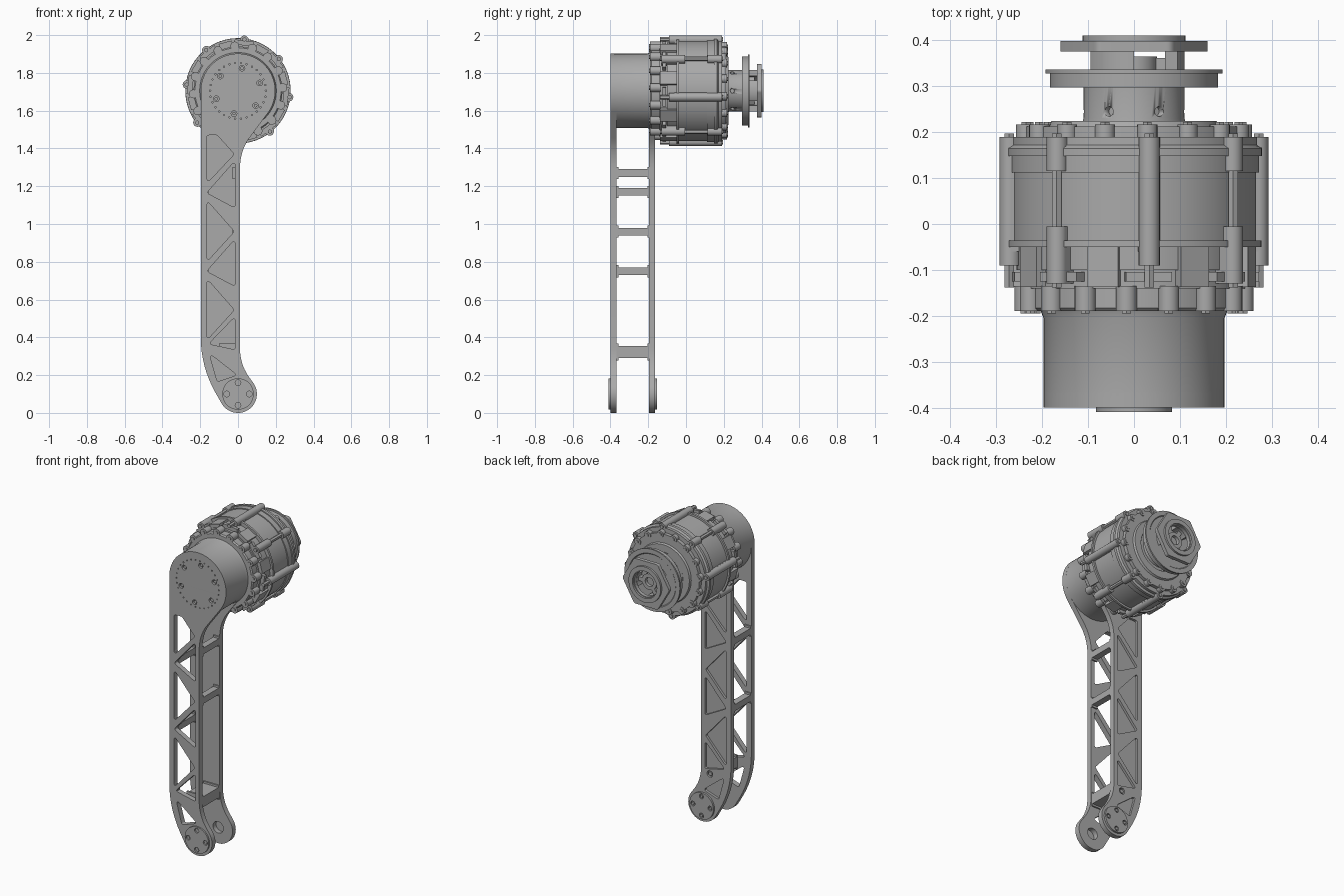
import bpy, bmesh
from math import sin, cos, tan, pi, radians
from mathutils import Vector, Matrix

if "Cube" in bpy.data.objects:
    bpy.data.objects.remove(bpy.data.objects["Cube"])

AXIS_Z = 1.705      # height of the motor axis
FOOT_Z = 0.1        # height of the foot axis

grey = bpy.data.materials.new("machined_grey")
grey.use_nodes = True
grey.diffuse_color = (0.4, 0.4, 0.4, 1)
grey.node_tree.nodes["Principled BSDF"].inputs["Base Color"].default_value = (0.4, 0.4, 0.4, 1)


def finish(name, bm):
    """Turn a bmesh into a shaded, coloured object."""
    bmesh.ops.recalc_face_normals(bm, faces=bm.faces)
    me = bpy.data.meshes.new(name)
    bm.to_mesh(me)
    bm.free()
    me.materials.append(grey)
    for p in me.polygons:
        p.use_smooth = True
    me.set_sharp_from_angle(angle=radians(30))
    ob = bpy.data.objects.new(name, me)
    bpy.context.collection.objects.link(ob)
    return ob


def arc(x, z, r, a0, a1, n=24):
    return [(x + r * cos(radians(a0 + (a1 - a0) * i / n)),
             z + r * sin(radians(a0 + (a1 - a0) * i / n))) for i in range(n + 1)]


def circle(x, z, r, n=24):
    return arc(x, z, r, 0, 360, n)[:-1]


def ring_of(n, r, phase, z=AXIS_Z):
    """Points evenly spaced round an axis."""
    return [(r * cos(radians(phase + 360 * i / n)), z + r * sin(radians(phase + 360 * i / n)))
            for i in range(n)]


def rounded(points, r, n=5):
    """Round every corner of a polygon."""
    out = []
    for i, p in enumerate(points):
        p = Vector(p)
        a = (Vector(points[i - 1]) - p).normalized()
        b = (Vector(points[(i + 1) % len(points)]) - p).normalized()
        d = r / tan(a.angle(b) / 2)
        p0, p1 = p + a * d, p + b * d
        for k in range(n + 1):
            t = k / n
            q = p0 * (1 - t) ** 2 + p * 2 * t * (1 - t) + p1 * t ** 2
            out.append((q.x, q.y))
    return out


def corner(p0, p, p1, n=8):
    """Soft bend between two straight runs."""
    p0, p, p1 = Vector(p0), Vector(p), Vector(p1)
    return [tuple(p0 * (1 - t) ** 2 + p * 2 * t * (1 - t) + p1 * t ** 2)
            for t in [k / n for k in range(n + 1)]]


def plate(name, outline, y0, y1, holes=()):
    """Flat plate standing in the xz plane, with through holes."""
    cu = bpy.data.curves.new(name, "CURVE")
    cu.dimensions, cu.fill_mode, cu.extrude = "2D", "BOTH", (y1 - y0) / 2
    for loop in [outline, *holes]:
        s = cu.splines.new("POLY")
        s.points.add(len(loop) - 1)
        for pt, (x, z) in zip(s.points, loop):
            pt.co = (x, z, 0, 1)
        s.use_cyclic_u = True
    tmp = bpy.data.objects.new(name + "_curve", cu)
    bpy.context.collection.objects.link(tmp)
    dg = bpy.context.evaluated_depsgraph_get()
    me = bpy.data.meshes.new_from_object(tmp.evaluated_get(dg))
    bm = bmesh.new()
    bm.from_mesh(me)
    bpy.data.objects.remove(tmp)
    bpy.data.meshes.remove(me)
    bmesh.ops.remove_doubles(bm, verts=bm.verts, dist=1e-5)
    bm.transform(Matrix.Translation((0, (y0 + y1) / 2, 0)) @ Matrix.Rotation(pi / 2, 4, "X"))
    return finish(name, bm)


def lathe(name, profile, steps=72):
    """Spin a closed (radius, y) profile round the motor axis."""
    bm = bmesh.new()
    vs = [bm.verts.new((r, y, AXIS_Z)) for r, y in profile]
    edges = [bm.edges.new((vs[i - 1], vs[i])) for i in range(len(vs))]
    bmesh.ops.spin(bm, geom=vs + edges, cent=(0, 0, AXIS_Z), axis=(0, 1, 0),
                   angle=2 * pi, steps=steps, use_merge=True)
    bmesh.ops.remove_doubles(bm, verts=bm.verts, dist=1e-5)
    return finish(name, bm)


def pegs(name, places, r, y0, y1, sides=20):
    """Cylinders along y at a list of (x, z) places."""
    bm = bmesh.new()
    for x, z in places:
        m = Matrix.Translation((x, (y0 + y1) / 2, z)) @ Matrix.Rotation(pi / 2, 4, "X")
        bmesh.ops.create_cone(bm, cap_ends=True, segments=sides, radius1=r, radius2=r,
                              depth=y1 - y0, matrix=m)
    return finish(name, bm)


def blocks(name, n, phase, r0, r1, width, y0, y1):
    """Radial blocks evenly spaced round the motor axis."""
    bm = bmesh.new()
    for i in range(n):
        a = radians(phase + 360 * i / n)
        m = (Matrix.Translation((0, (y0 + y1) / 2, AXIS_Z)) @ Matrix.Rotation(-a, 4, "Y")
             @ Matrix.Translation(((r0 + r1) / 2, 0, 0))
             @ Matrix.Diagonal((r1 - r0, y1 - y0, width, 1)))
        bmesh.ops.create_cube(bm, size=1, matrix=m)
    return finish(name, bm)


# Leg side plates: outline, truss windows and foot bore
leg = (arc(0, AXIS_Z, 0.197, 180, -35, 48)
       + corner((0.06, 1.455), (0.01, 1.385), (0.01, 1.29))
       + corner((0.01, 0.35), (0.01, 0.26), (0.055, 0.195))
       + arc(0, FOOT_Z, 0.1, 35, -150, 36)
       + corner((-0.12, 0.108), (-0.197, 0.246), (-0.197, 0.4)))
windows = [rounded([(-0.165, 1.47), (-0.11, 1.47), (-0.02, 1.37), (-0.165, 1.215)], 0.014)]
for dz in (0, -0.415):
    windows.append(rounded([(-0.015, 1.335 + dz), (-0.015, 1.085 + dz), (-0.165, 1.165 + dz)], 0.012))
    windows.append(rounded([(-0.165, 1.125 + dz), (-0.165, 0.8 + dz), (-0.02, 0.96 + dz)], 0.012))
windows.append(rounded([(-0.015, 0.51), (-0.015, 0.335), (-0.155, 0.365)], 0.012))
windows.append(rounded([(-0.152, 0.315), (-0.005, 0.2), (-0.11, 0.165)], 0.012))
bore = circle(0, FOOT_Z, 0.036)
screws = ring_of(6, 0.122, 80)
screw_holes = [circle(x, z, 0.015, 14) for x, z in screws]
dots = [circle(x, z, 0.004, 6) for x, z in ring_of(30, 0.148, -60)]

plate("front_leg_plate", leg, -0.4, -0.367, windows + [bore] + screw_holes + dots)
bolt_hole = circle(-0.05, 0.31, 0.02, 16)
plate("back_leg_plate", leg, -0.197, -0.18, [bore])
plate("back_leg_pocket_layer", leg, -0.18, -0.165, windows + [bore, bolt_hole])
pegs("leg_bolt", [(-0.05, 0.31)], 0.012, -0.185, -0.168)

# Posts tying the two plates together, flared where they meet them
for i, (x0, x1, z0, z1) in enumerate([(-0.03, 0.01, 1.25, 1.29), (-0.197, -0.155, 1.15, 1.19),
                                      (-0.03, 0.01, 0.94, 0.98), (-0.197, -0.155, 0.73, 0.77),
                                      (-0.1, 0.008, 0.29, 0.355)]):
    bm = bmesh.new()
    for y0, y1, grow in [(-0.37, -0.19, 0), (-0.37, -0.358, 0.012), (-0.205, -0.193, 0.012)]:
        m = (Matrix.Translation(((x0 + x1) / 2, (y0 + y1) / 2, (z0 + z1) / 2))
             @ Matrix.Diagonal((x1 - x0, y1 - y0, z1 - z0 + 2 * grow, 1)))
        bmesh.ops.create_cube(bm, size=1, matrix=m)
    finish("leg_post_%d" % (i + 1), bm)

# Foot pivot caps with four screws each
foot_screws = ring_of(4, 0.06, 90, FOOT_Z)
foot_holes = [circle(x, z, 0.015, 14) for x, z in foot_screws]
for side, y0, y1 in [("front", -0.41, -0.398), ("back", -0.167, -0.153)]:
    plate(side + "_foot_cap", circle(0, FOOT_Z, 0.083, 48), y0, y1, foot_holes)
    pegs(side + "_foot_screws", foot_screws, 0.009, y0 + 0.004, y1)

# Drum behind the front plate
lathe("leg_drum", [(0, -0.38), (0.197, -0.38), (0.197, -0.205), (0.205, -0.185), (0, -0.185)])
pegs("drum_screws", screws, 0.009, -0.393, -0.375)

# Motor housing
lathe("front_flange", [(0, -0.19), (0.228, -0.19), (0.235, -0.183), (0.235, -0.13), (0, -0.13)])
pegs("front_flange_lobes", ring_of(16, 0.238, 83 + 11), 0.023, -0.19, -0.135)
pegs("front_flange_screws", ring_of(16, 0.238, 83 + 11), 0.011, -0.195, -0.18, 6)
lathe("gear_ring", [(0, -0.14), (0.245, -0.14), (0.245, -0.1), (0.256, -0.1), (0.256, -0.04), (0, -0.04)])
blocks("gear_ring_clips", 8, 83, 0.2, 0.268, 0.1, -0.125, -0.105)
blocks("gear_ring_ribs", 8, 60, 0.2, 0.266, 0.07, -0.137, -0.05)
lathe("motor_body", [(0, -0.05), (0.278, -0.05), (0.278, -0.036), (0.266, -0.036), (0.266, 0.112),
                     (0.272, 0.112), (0.272, 0.148), (0.279, 0.148), (0.279, 0.165),
                     (0.268, 0.172), (0.268, 0.19), (0, 0.19)])
pegs("long_tie_rods", ring_of(4, 0.272, 83), 0.023, -0.09, 0.19)
blocks("long_rod_webs", 4, 83, 0.24, 0.272, 0.046, -0.06, 0.19)
for label, y0, y1 in [("front", -0.13, -0.005), ("back", 0.115, 0.19)]:
    pegs(label + "_short_lugs", ring_of(4, 0.272, 38), 0.023, y0, y1)
    blocks(label + "_lug_webs", 4, 38, 0.24, 0.272, 0.046, y0, y1)
pegs("tie_rod_ends", ring_of(8, 0.274, 83), 0.012, -0.138, 0.197, 6)

# Back cover with lobes and stepped face
lathe("back_cover", [(0, 0.18), (0.24, 0.18), (0.24, 0.212), (0.185, 0.212), (0.18, 0.224),
                     (0.135, 0.224), (0.13, 0.218), (0, 0.218)])
pegs("back_cover_lobes", ring_of(16, 0.237, 83), 0.022, 0.175, 0.217)
pegs("back_cover_screws", ring_of(16, 0.237, 83), 0.011, 0.21, 0.222, 6)

# Output neck with radial holes
neck = lathe("output_neck", [(0, 0.21), (0.115, 0.21), (0.11, 0.23), (0.11, 0.31), (0, 0.31)])
bm = bmesh.new()
for i in range(6):
    a = radians(30 + 60 * i)
    m = (Matrix.Translation((0, 0.245, AXIS_Z)) @ Matrix.Rotation(a, 4, "Y")
         @ Matrix.Translation((0, 0, 0.11)))
    bmesh.ops.create_cone(bm, cap_ends=True, segments=16, radius1=0.011, radius2=0.011,
                          depth=0.04, matrix=m)
cutter = finish("neck_hole_cutter", bm)
cutter.hide_render = True
cutter.hide_set(True)
cut = neck.modifiers.new("radial_holes", "BOOLEAN")
cut.object, cut.solver = cutter, "EXACT"

# Output flange, standing arcs, hexagonal ring and rim
lathe("output_flange", [(0, 0.297), (0.183, 0.297), (0.183, 0.328), (0.193, 0.328), (0.193, 0.337),
                        (0.165, 0.337), (0.16, 0.332), (0, 0.332)])
lathe("output_hub", [(0, 0.33), (0.05, 0.33), (0.05, 0.365), (0.028, 0.365), (0.028, 0.345), (0, 0.345)], 36)
for i in range(3):
    a = 90 + 120 * i
    plate("output_arc_%d" % (i + 1), arc(0, AXIS_Z, 0.11, a, a + 60, 12) + arc(0, AXIS_Z, 0.078, a + 60, a, 12),
          0.33, 0.378)
    blocks("hub_arm_%d" % (i + 1), 1, a + 30, 0.03, 0.09, 0.025, 0.333, 0.362)
plate("output_hex_ring", rounded(ring_of(6, 0.163, 0), 0.02), 0.376, 0.399, [circle(0, AXIS_Z, 0.08, 36)])
plate("output_rim", circle(0, AXIS_Z, 0.112, 48), 0.398, 0.411, [circle(0, AXIS_Z, 0.085, 36)])
